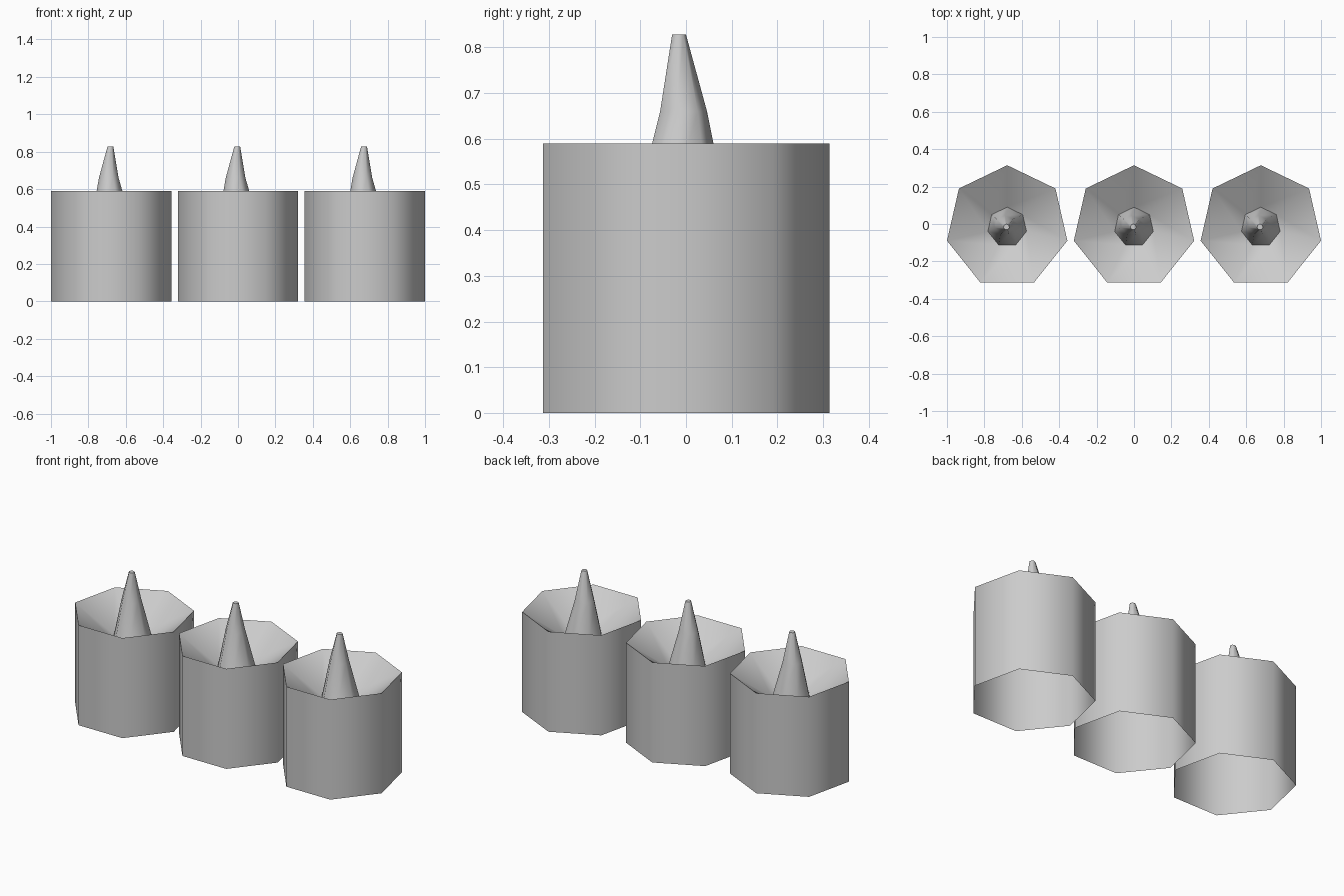
import bpy
import bmesh
import math

cube = bpy.data.objects.get("Cube")
if cube:
    bpy.data.objects.remove(cube, do_unlink=True)

SIDES = 7
SPACING = 0.678
CENTRE_Y = -0.016
BASE, RIM, FUNNEL = 0.0, 0.59, 0.44


def make_material(name, colour):
    mat = bpy.data.materials.new(name)
    mat.use_nodes = True
    mat.diffuse_color = colour
    mat.node_tree.nodes["Principled BSDF"].inputs["Base Color"].default_value = colour
    return mat


def loft(name, rings, location, mat, cap_top=False):
    """Join seven-sided rings given as (x, y, z, radius), a corner pointing to the back."""
    bm = bmesh.new()
    loops = []
    for x, y, z, radius in rings:
        angles = [math.pi / 2 + math.tau * i / SIDES for i in range(SIDES)]
        loops.append([bm.verts.new((x + radius * math.cos(a), y + radius * math.sin(a), z))
                      for a in angles])
    for low, high in zip(loops, loops[1:]):
        for i in range(SIDES):
            j = (i + 1) % SIDES
            bm.faces.new((low[i], low[j], high[j], high[i]))
    if cap_top:
        bm.faces.new(loops[-1])
    mesh = bpy.data.meshes.new(name)
    bm.to_mesh(mesh)
    bm.free()
    mesh.materials.append(mat)
    obj = bpy.data.objects.new(name, mesh)
    obj.location = location
    bpy.context.collection.objects.link(obj)
    bpy.ops.object.select_all(action="DESELECT")
    obj.select_set(True)
    bpy.context.view_layer.objects.active = obj
    bpy.ops.object.shade_smooth_by_angle(angle=math.radians(60))
    return obj


grey = make_material("plain grey", (0.6, 0.6, 0.6, 1))

# Open-bottomed cup whose wall folds inward at the rim into a sunken funnel
cup_rings = [(0, 0, BASE, 0.33), (0, 0, RIM, 0.33), (0, 0, FUNNEL, 0.106)]

# Leaning flame that rises from the funnel
flame_rings = [(0, 0, FUNNEL, 0.106), (-0.013, 0.008, 0.66, 0.054), (-0.004, 0, 0.828, 0.016)]

for side, step in (("right", -1), ("middle", 0), ("left", 1)):
    place = (step * SPACING, CENTRE_Y, 0)
    loft("candle_cup_" + side, cup_rings, place, grey)
    loft("candle_flame_" + side, flame_rings, place, grey, cap_top=True)
